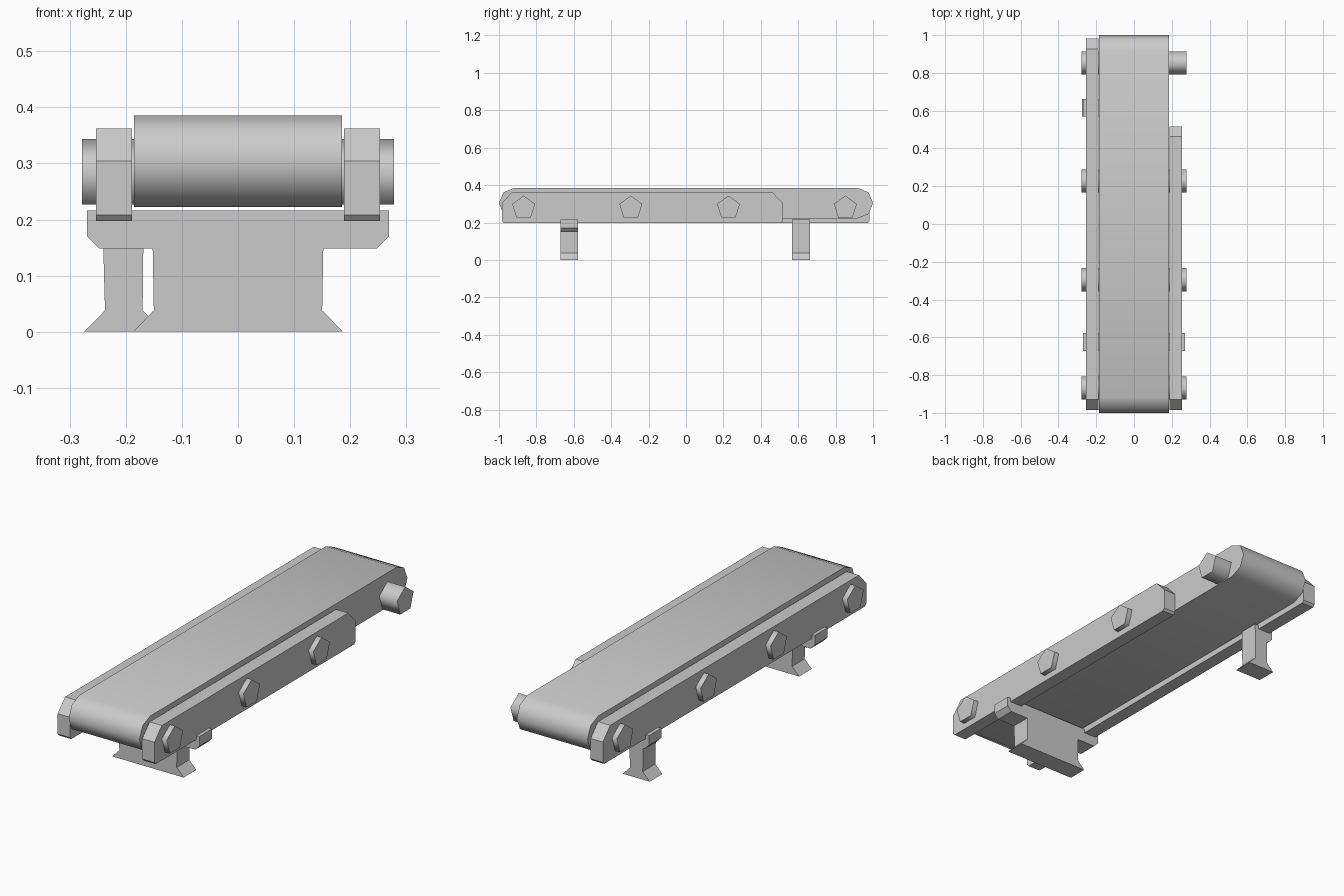
import bpy, bmesh, math

if "Cube" in bpy.data.objects:
    bpy.data.objects.remove(bpy.data.objects["Cube"])


def prism(name, pts, to3d, a, b, smooth=None):
    """Extrude a closed 2D profile between a and b; to3d places (u, v, w)."""
    bm = bmesh.new()
    lo = [bm.verts.new(to3d(u, v, a)) for u, v in pts]
    hi = [bm.verts.new(to3d(u, v, b)) for u, v in pts]
    bm.faces.new(lo)
    bm.faces.new(hi[::-1])
    n = len(pts)
    for i in range(n):
        j = (i + 1) % n
        bm.faces.new((lo[j], lo[i], hi[i], hi[j]))
    bmesh.ops.recalc_face_normals(bm, faces=bm.faces[:])
    mesh = bpy.data.meshes.new(name)
    bm.to_mesh(mesh)
    bm.free()
    ob = bpy.data.objects.new(name, mesh)
    bpy.context.collection.objects.link(ob)
    if smooth:
        bpy.ops.object.select_all(action='DESELECT')
        ob.select_set(True)
        bpy.context.view_layer.objects.active = ob
        bpy.ops.object.shade_smooth_by_angle(angle=math.radians(smooth))
    return ob


def along_x(u, v, w):
    return (w, u, v)


def along_y(u, v, w):
    return (u, w, v)


# Belt loop with faceted half-round ends
R, CY, CZ = 0.0815, 0.9185, 0.3035
belt = []
for side in (1, -1):
    for i in range(5):
        t = math.radians(-90 + 45 * i)
        belt.append((side * (CY + R * math.cos(t)), CZ + side * R * math.sin(t)))
prism("belt", belt, along_x, -0.185, 0.185, 50)


# Side rails: the left one is full length, the right one stops short
def rail(name, y0, y1, xa, xb):
    pts = [(y0 + 0.01, 0.197), (y1 - 0.01, 0.197), (y1, 0.208), (y1, 0.304),
           (y1 - 0.055, 0.362), (y0 + 0.055, 0.362), (y0, 0.304), (y0, 0.208)]
    prism(name, pts, along_x, xa, xb)


rail("left_rail", -0.985, 0.982, -0.253, -0.189)
rail("right_rail", -0.985, 0.517, 0.189, 0.253)

# Five-sided roller axles passing through the rails
for k, y in enumerate((-0.868, -0.295, 0.227, 0.852)):
    pts = [(y + 0.0645 * math.sin(math.tau * i / 5),
            0.279 + 0.0645 * math.cos(math.tau * i / 5)) for i in range(5)]
    prism(f"roller_axle_{k + 1}", pts, along_x, -0.278, 0.278, 80)

# Front support: wide bracket with a flared foot
half = [(0.187, 0), (0.15, 0.038), (0.152, 0.148), (0.247, 0.148),
        (0.269, 0.17), (0.269, 0.216)]
prism("front_support", half + [(-x, z) for x, z in reversed(half)],
      along_y, -0.672, -0.578, 44)

# Back support: single narrow leg under the left rail, lip outside only
back = [(-0.133, 0), (-0.170, 0.038), (-0.168, 0.216), (-0.269, 0.216),
        (-0.269, 0.17), (-0.247, 0.148), (-0.240, 0.148), (-0.237, 0.038),
        (-0.274, 0)]
prism("back_support", back, along_y, 0.568, 0.662, 44)
